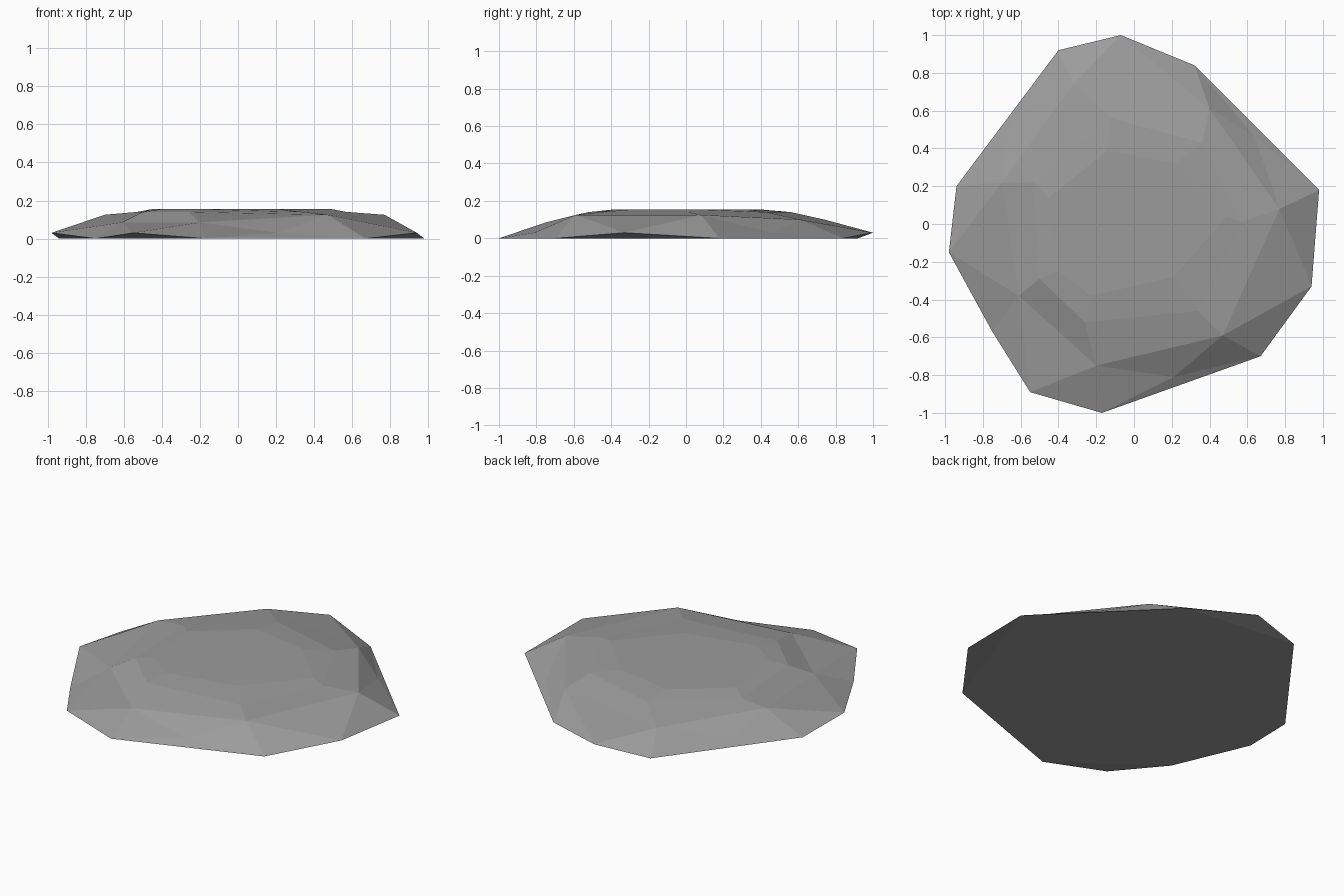
import bpy
import bmesh

default_cube = bpy.data.objects.get("Cube")
if default_cube:
    bpy.data.objects.remove(default_cube, do_unlink=True)

# Stone colour
stone = bpy.data.materials.new("stone grey")
stone.use_nodes = True
grey = (0.33, 0.33, 0.33, 1.0)
stone.diffuse_color = grey
shader = stone.node_tree.nodes["Principled BSDF"]
shader.inputs["Base Color"].default_value = grey
shader.inputs["Roughness"].default_value = 0.9

# Seven-sided cross-sections of the slab, clockwise from the back
foot = [(0.32, 0.84), (0.98, 0.18), (0.67, -0.70), (-0.17, -1.0),
        (-0.75, -0.57), (-0.94, 0.20), (-0.40, 0.92)]
rim = [(0.64, 0.46), (0.94, -0.33), (0.21, -0.81), (-0.55, -0.89),
       (-0.98, -0.15), (-0.67, 0.48), (-0.07, 1.0)]
shoulder = [(0.40, 0.61), (0.77, 0.08), (0.47, -0.59), (-0.20, -0.75),
            (-0.61, -0.38), (-0.70, 0.22), (-0.32, 0.74)]
shoulder_heights = [0.10, 0.125, 0.125, 0.085, 0.085, 0.125, 0.10]
bevel = [(0.36, 0.43), (0.57, 0.01), (0.34, -0.46), (-0.26, -0.52),
         (-0.50, -0.29), (-0.53, 0.22), (-0.12, 0.56)]
crown = [(0.22, 0.32), (0.49, 0.04), (0.21, -0.28), (-0.23, -0.38),
         (-0.40, -0.25), (-0.45, 0.14), (-0.14, 0.39)]

bm = bmesh.new()


def add_ring(points, heights):
    return [bm.verts.new((x, y, z)) for (x, y), z in zip(points, heights)]


def level(height):
    return [height] * len(foot)


low = add_ring(foot, level(0.0))
high = add_ring(rim, level(0.03))
side = add_ring(shoulder, shoulder_heights)
upper = add_ring(bevel, level(0.14))
top = add_ring(crown, level(0.155))

# Jagged skirt: every raised rim point sits between two foot points
count = len(foot)
for i in range(count):
    j = (i + 1) % count
    bm.faces.new((low[i], side[i], high[i]))
    bm.faces.new((high[i], side[i], side[j]))
    bm.faces.new((high[i], side[j], low[j]))
    bm.faces.new((low[i], high[i], low[j]))
    # Sloping bands that step up to the crown
    for outer, inner in ((side, upper), (upper, top)):
        bm.faces.new((outer[i], outer[j], inner[j], inner[i]))

# Flat crown and underside
bm.faces.new(top)
bm.faces.new(low)
bmesh.ops.recalc_face_normals(bm, faces=bm.faces[:])

mesh = bpy.data.meshes.new("flat_stone")
bm.to_mesh(mesh)
bm.free()
mesh.materials.append(stone)
flat_stone = bpy.data.objects.new("flat_stone", mesh)
bpy.context.collection.objects.link(flat_stone)
